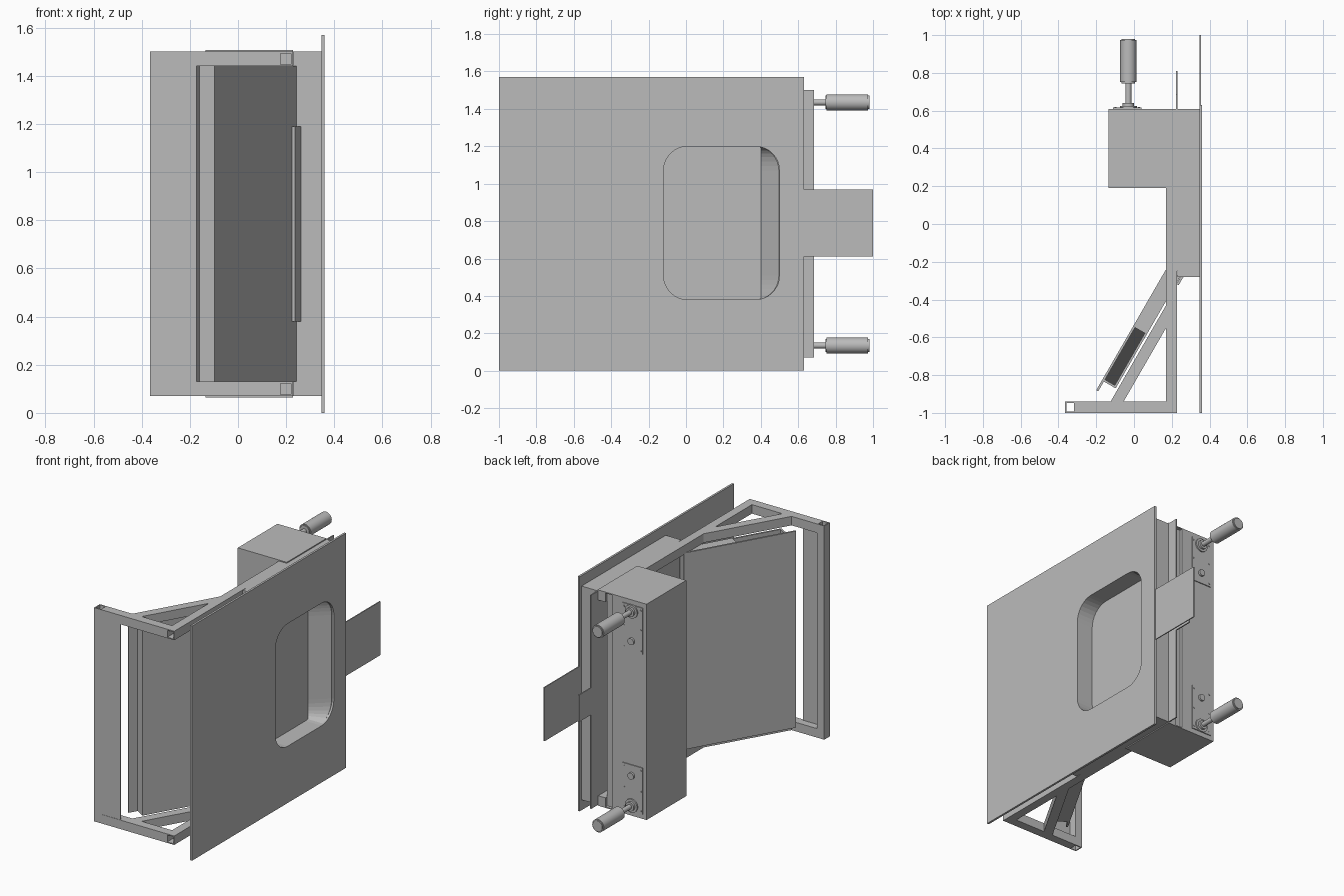
import bpy, bmesh, math
from mathutils import Vector

cube = bpy.data.objects.get("Cube")
if cube:
    bpy.data.objects.remove(cube, do_unlink=True)


def material(name, value):
    m = bpy.data.materials.new(name)
    m.use_nodes = True
    colour = (value, value, value, 1)
    m.diffuse_color = colour
    m.node_tree.nodes["Principled BSDF"].inputs["Base Color"].default_value = colour
    return m


GREY = material("plain grey", 0.5)
DARK = material("dark grey", 0.06)


def finish(name, bm, mat=GREY):
    bmesh.ops.recalc_face_normals(bm, faces=bm.faces)
    me = bpy.data.meshes.new(name)
    bm.to_mesh(me)
    bm.free()
    me.materials.append(mat)
    ob = bpy.data.objects.new(name, me)
    bpy.context.collection.objects.link(ob)
    return ob


def loft(name, bottom, top, mat=GREY):
    """Closed solid between two matching outlines."""
    bm = bmesh.new()
    a = [bm.verts.new(p) for p in bottom]
    b = [bm.verts.new(p) for p in top]
    bm.faces.new(a)
    bm.faces.new(b)
    for i in range(len(a)):
        j = (i + 1) % len(a)
        bm.faces.new((a[i], a[j], b[j], b[i]))
    return finish(name, bm, mat)


def prism(name, pts, z0, z1, mat=GREY):
    return loft(name, [(x, y, z0) for x, y in pts], [(x, y, z1) for x, y in pts], mat)


def box(name, x0, x1, y0, y1, z0, z1, mat=GREY):
    return prism(name, [(x0, y0), (x1, y0), (x1, y1), (x0, y1)], z0, z1, mat)


def cut(ob, cutter):
    cutter.hide_render = True
    mod = ob.modifiers.new("opening", "BOOLEAN")
    mod.operation, mod.solver, mod.object = "DIFFERENCE", "EXACT", cutter
    bpy.context.view_layer.objects.active = ob
    bpy.ops.object.modifier_apply(modifier=mod.name)
    bpy.data.objects.remove(cutter, do_unlink=True)


def rod(name, x, z, r, y0, y1, bevel=0.0):
    """Round bar along y."""
    bm = bmesh.new()
    bmesh.ops.create_cone(bm, cap_ends=True, segments=28, radius1=r, radius2=r, depth=y1 - y0)
    if bevel:
        rims = [e for e in bm.edges if abs(e.verts[0].co.z - e.verts[1].co.z) < 1e-5]
        bmesh.ops.bevel(bm, geom=rims, offset=bevel, segments=2, affect="EDGES")
    for v in bm.verts:
        v.co = Vector((x + v.co.x, (y0 + y1) / 2 + v.co.z, z + v.co.y))
    ob = finish(name, bm)
    bpy.ops.object.select_all(action="DESELECT")
    ob.select_set(True)
    bpy.context.view_layer.objects.active = ob
    bpy.ops.object.shade_smooth_by_angle(angle=math.radians(35))
    return ob


LOW, HIGH, T = 0.07, 1.5, 0.06
WALL = 0.007

# Front frame: open upright tube, cross bars, long rails and diagonal braces
post = box("frame_post", -0.365, -0.31, -1, -0.94, LOW, HIGH)
cut(post, box("cutter", -0.365 + WALL, -0.31 - WALL, -1 + WALL, -0.94 - WALL, 0, 2))
box("frame_plate", -0.31, -0.172, -0.998, -0.99, LOW + T, HIGH - T)
for level, z in (("lower", LOW), ("upper", HIGH - T)):
    box(level + "_cross_bar", -0.31, 0.17, -1, -0.94, z, z + T)
    rail = box(level + "_rail", 0.17, 0.228, -1, 0.61, z, z + T)
    cut(rail, box("cutter", 0.17 + WALL, 0.228 - WALL, -1.1, 0.58, z + WALL, z + T - WALL))
    prism(level + "_brace", [(-0.124, -0.94), (-0.055, -0.94), (0.17, -0.55), (0.17, -0.43)],
          z, z + T)

# Slanted door, laid out along its own direction
START = Vector((-0.2, -0.88))
ALONG = Vector((0.5, 0.866))
ACROSS = Vector((0.866, -0.5))


def slab(name, u0, u1, n0, n1, z0, z1, mat=GREY):
    pts = [START + ALONG * u + ACROSS * n for u, n in ((u0, n0), (u1, n0), (u1, n1), (u0, n1))]
    return prism(name, [tuple(p) for p in pts], z0, z1, mat)


D0, D1 = LOW + T, HIGH - T
slab("door_outer_sheet", 0, 0.75, 0, 0.012, D0, D1 + 0.005)
slab("door_inner_sheet", 0.06, 0.74, 0.072, 0.084, D0, D1)
slab("door_end", 0.06, 0.072, 0.012, 0.072, D0, D1)
slab("door_floor", 0.072, 0.74, 0.012, 0.072, D0, D0 + 0.01)
slab("door_inside_floor", 0.072, 0.39, 0.012, 0.072, D0 + 0.01, D0 + 0.016, DARK)
slab("door_top_cover", 0.39, 0.74, 0.012, 0.072, D1 - 0.01, D1)
slab("door_hinge_strip", 0.70, 0.765, 0.086, 0.1, 0.38, 1.19)

# Rear cabinet with lid, base lip and recessed side strip
box("cabinet", -0.135, 0.12, 0.19, 0.61, LOW, HIGH)
box("cabinet_side_strip", 0.12, 0.172, 0.19, 0.59, LOW, HIGH)
box("cabinet_lid", -0.135, 0.228, 0.19, 0.61, HIGH, HIGH + 0.007)
box("cabinet_base", -0.135, 0.228, 0.19, 0.61, LOW - 0.007, LOW)

# Thin middle sheet with a rear tab
box("middle_sheet", 0.223, 0.231, -0.25, 0.685, LOW, HIGH)
box("middle_sheet_tab", 0.223, 0.231, 0.685, 0.81, 0.70, 0.88)


# Side housing and large side panel with a rounded window
def window(y0, y1, z0, z1, r, steps=8):
    pts = []
    corners = ((y1 - r, z1 - r), (y0 + r, z1 - r), (y0 + r, z0 + r), (y1 - r, z0 + r))
    for k, (cy, cz) in enumerate(corners):
        for i in range(steps + 1):
            a = math.pi / 2 * (k + i / steps)
            pts.append((cy + r * math.cos(a), cz + r * math.sin(a)))
    return pts


outline = window(-0.12, 0.5, 0.38, 1.2, 0.13)
panel = box("side_panel", 0.346, 0.36, -1, 0.63, 0, 1.57)
cut(panel, loft("cutter", [(0.3, y, z) for y, z in outline], [(0.4, y, z) for y, z in outline]))
housing = box("side_housing", 0.231, 0.346, -0.28, 0.61, LOW, HIGH)
cut(housing, loft("cutter", [(0.24, min(y, 0.4), z) for y, z in outline],
                  [(0.35, y, z) for y, z in outline]))
box("rear_flag_plate", 0.347, 0.354, 0.63, 1, 0.61, 0.97)

# Handles on mounting plates, mirrored about mid height
MID = (LOW + HIGH) / 2
HX = -0.03
for level, s in (("lower", -1), ("upper", 1)):
    def at(d):
        return MID + s * d
    za, zb = sorted((at(0.38), at(0.69)))
    box(level + "_mounting_plate", -0.11, 0.04, 0.61, 0.616, za, zb)
    z = at(0.65)
    rod(level + "_handle_flange", HX, z, 0.045, 0.616, 0.625)
    rod(level + "_handle_collar", HX, z, 0.03, 0.625, 0.64)
    rod(level + "_handle_stem", HX, z, 0.016, 0.64, 0.75)
    rod(level + "_handle_grip", HX, z, 0.043, 0.745, 0.98, 0.007)
    rod(level + "_lock_button", HX, at(0.45), 0.022, 0.616, 0.63)
    for sx in (-0.097, 0.027):
        for d in (0.4, 0.54, 0.67):
            rod(level + "_plate_screw", sx, at(d), 0.005, 0.616, 0.619)
